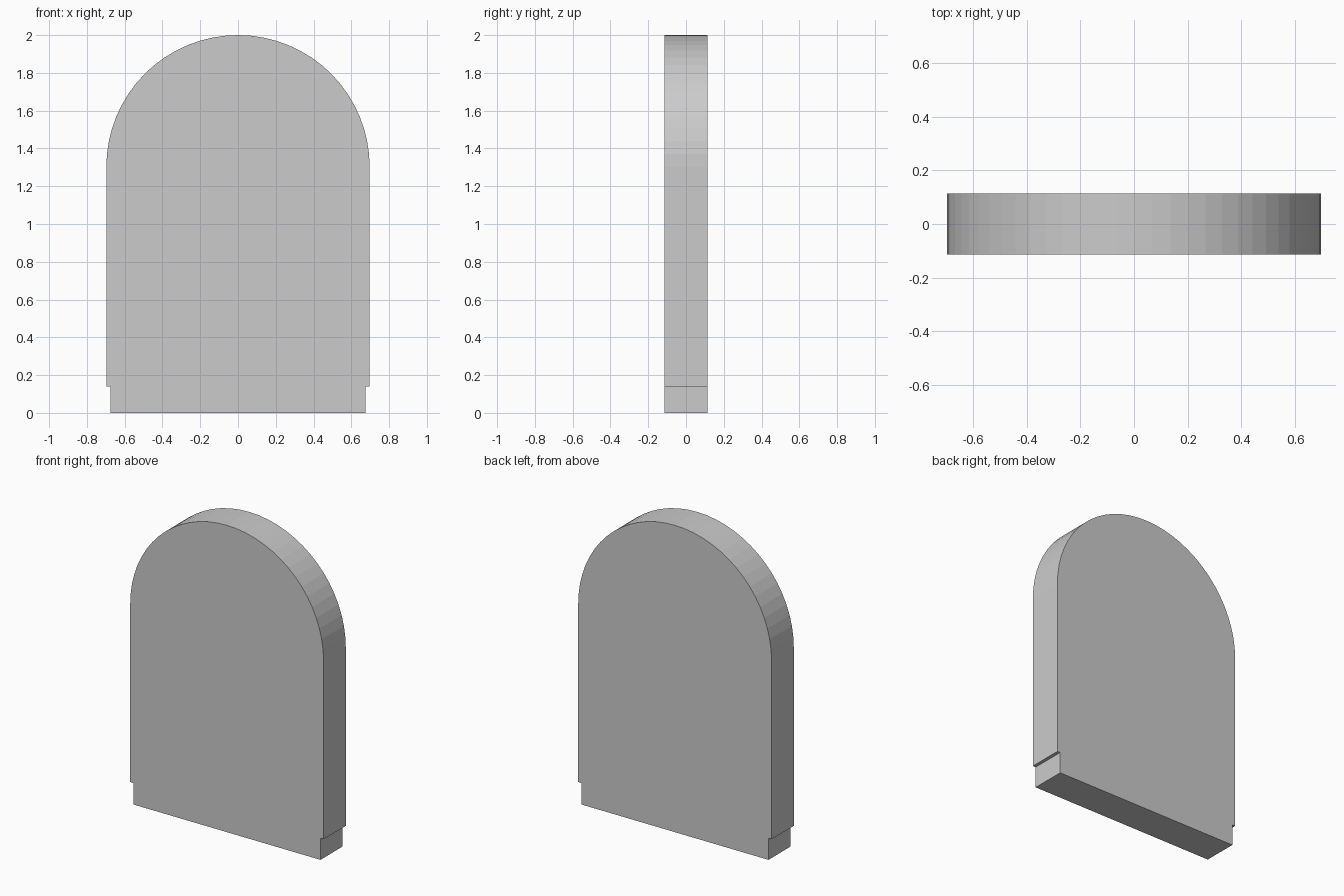
import bpy, bmesh
from math import pi, cos, sin

if "Cube" in bpy.data.objects:
    bpy.data.objects.remove(bpy.data.objects["Cube"])

R = 0.697           # arch radius and half width of the slab
FOOT = 0.675        # half width of the narrower foot
STEP_Z = 0.14       # height of the foot
DEPTH = 0.229
SEGMENTS = 32

# Slab outline: narrow foot, small step, straight sides, round top
outline = [(-R, STEP_Z), (-FOOT, STEP_Z), (-FOOT, 0),
           (FOOT, 0), (FOOT, STEP_Z), (R, STEP_Z)]
outline += [(R * cos(pi * i / SEGMENTS), 2 - R + R * sin(pi * i / SEGMENTS))
            for i in range(SEGMENTS + 1)]

# Extrude the outline from front to back
bm = bmesh.new()
front = bm.faces.new([bm.verts.new((x, -DEPTH / 2, z)) for x, z in outline])
ext = bmesh.ops.extrude_face_region(bm, geom=[front], use_keep_orig=True)
verts = [g for g in ext["geom"] if isinstance(g, bmesh.types.BMVert)]
bmesh.ops.translate(bm, vec=(0, DEPTH, 0), verts=verts)
bmesh.ops.recalc_face_normals(bm, faces=bm.faces)

mesh = bpy.data.meshes.new("arched_slab")
bm.to_mesh(mesh)
bm.free()
slab = bpy.data.objects.new("arched_slab", mesh)
bpy.context.collection.objects.link(slab)
